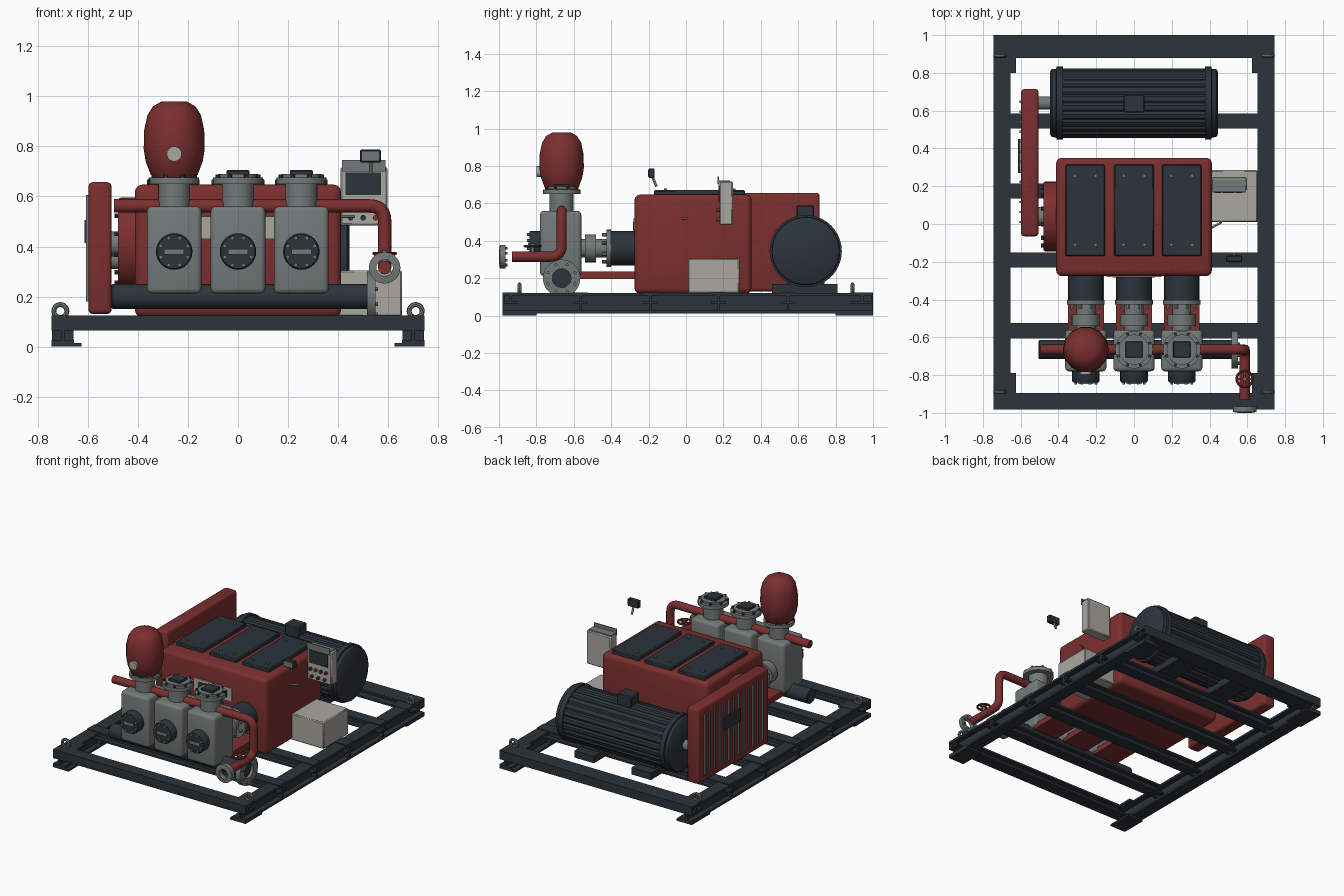
import bpy, bmesh, math
from mathutils import Vector

if "Cube" in bpy.data.objects:
    bpy.data.objects.remove(bpy.data.objects["Cube"])

def mat(name, c):
    m = bpy.data.materials.new(name)
    m.diffuse_color = (*c, 1)
    m.use_nodes = True
    m.node_tree.nodes["Principled BSDF"].inputs["Base Color"].default_value = m.diffuse_color
    return m

RED = mat("oxide red", (0.2, 0.028, 0.028))
DARK = mat("dark slate", (0.025, 0.034, 0.044))
GREY = mat("cast grey", (0.17, 0.195, 0.19))
BEIGE = mat("panel beige", (0.40, 0.39, 0.35))

def finish(bm, name, m, smooth=True):
    bmesh.ops.recalc_face_normals(bm, faces=bm.faces)
    me = bpy.data.meshes.new(name)
    bm.to_mesh(me)
    bm.free()
    ob = bpy.data.objects.new(name, me)
    bpy.context.collection.objects.link(ob)
    me.materials.append(m)
    if smooth:
        bpy.ops.object.select_all(action='DESELECT')
        ob.select_set(True)
        bpy.context.view_layer.objects.active = ob
        bpy.ops.object.shade_smooth_by_angle(angle=math.radians(38))
    return ob

def boxes(name, m, items, bevel=0, seg=3):
    """One object from boxes given as (x0, x1, y0, y1, z0, z1)."""
    bm = bmesh.new()
    for x0, x1, y0, y1, z0, z1 in items:
        vs = bmesh.ops.create_cube(bm, size=1)['verts']
        for v in vs:
            v.co = ((x0 + x1) / 2 + v.co.x * (x1 - x0), (y0 + y1) / 2 + v.co.y * (y1 - y0),
                    (z0 + z1) / 2 + v.co.z * (z1 - z0))
    if bevel:
        bmesh.ops.bevel(bm, geom=bm.edges[:], offset=bevel, segments=seg, profile=0.5, affect='EDGES')
    return finish(bm, name, m, bevel > 0)

AX = {'x': (Vector((1, 0, 0)), Vector((0, 1, 0)), Vector((0, 0, 1))),
      'y': (Vector((0, 1, 0)), Vector((0, 0, 1)), Vector((1, 0, 0))),
      'z': (Vector((0, 0, 1)), Vector((1, 0, 0)), Vector((0, 1, 0)))}

def lathe(name, m, axis, c, profile, n=32, closed=False, groove=0):
    """Turn (radius, position) pairs about an axis; positions are absolute on that axis."""
    a, u, w = AX[axis]
    c = Vector(c)
    c = c - a * c.dot(a)
    bm = bmesh.new()
    rings = []
    for r, t in profile:
        ring = []
        for i in range(n):
            k = r - (groove if groove and i % 4 == 0 else 0)
            ang = 2 * math.pi * i / n
            ring.append(bm.verts.new(c + a * t + (u * math.cos(ang) + w * math.sin(ang)) * k))
        rings.append(ring)
    pairs = list(zip(rings, rings[1:])) + ([(rings[-1], rings[0])] if closed else [])
    for p, q in pairs:
        for i in range(n):
            bm.faces.new((p[i], p[(i + 1) % n], q[(i + 1) % n], q[i]))
    if not closed:
        bm.faces.new(rings[0])
        bm.faces.new(rings[-1])
    return finish(bm, name, m)

def cyl(name, m, axis, c, r, t0, t1, n=28):
    return lathe(name, m, axis, c, [(r, t0), (r, t1)], n)

def bolts(name, m, axis, c, ring, r, t0, t1, count):
    _, u, w = AX[axis]
    for i in range(count):
        ang = 2 * math.pi * (i + 0.5) / count
        p = Vector(c) + (u * math.cos(ang) + w * math.sin(ang)) * ring
        cyl(name, m, axis, p, r, t0, t1, 6)

def torus(name, m, axis, c, R, r, n=24, k=8):
    t = Vector(c).dot(AX[axis][0])
    prof = [(R + r * math.cos(2 * math.pi * i / k), t + r * math.sin(2 * math.pi * i / k)) for i in range(k)]
    return lathe(name, m, axis, c, prof, n, True)

def pipe(name, m, pts, r, bend=0.06):
    """Round pipe through points with rounded corners."""
    pts = [Vector(p) for p in pts]
    path = [pts[0]]
    for a, b, c in zip(pts, pts[1:], pts[2:]):
        p, q = b + (a - b).normalized() * bend, b + (c - b).normalized() * bend
        for i in range(7):
            s = i / 6
            path.append(p * (1 - s) ** 2 + b * 2 * s * (1 - s) + q * s * s)
    path.append(pts[-1])
    cu = bpy.data.curves.new(name, 'CURVE')
    cu.dimensions = '3D'
    cu.bevel_depth, cu.bevel_resolution, cu.use_fill_caps = r, 4, True
    sp = cu.splines.new('POLY')
    sp.points.add(len(path) - 1)
    for s, p in zip(sp.points, path):
        s.co = (*p, 1)
    ob = bpy.data.objects.new(name, cu)
    bpy.context.collection.objects.link(ob)
    cu.materials.append(m)
    bpy.ops.object.select_all(action='DESELECT')
    ob.select_set(True)
    bpy.context.view_layer.objects.active = ob
    bpy.ops.object.convert(target='MESH')
    bpy.ops.object.shade_smooth_by_angle(angle=math.radians(38))

# Skid: I-beam side rails, cross beams, feet and lifting eyes
CROSS = (-0.565, -0.19, 0.175, 0.545)
for s in (-1, 1):
    x = s * 0.70
    boxes("side_rail", DARK, [(x - .045, x + .045, -.98, 1, .105, .12), (x - .045, x + .045, -.98, 1, .012, .027),
                              (x - .007, x + .007, -.98, 1, .02, .11)]
          + [(x - .043, x + .043, y - .006, y + .006, .02, .11) for y in CROSS])
    for y0, y1 in ((-.98, -.80), (.80, 1)):
        boxes("foot_plate", DARK, [(min(s * .745, s * .625), max(s * .745, s * .625), y0, y1, 0, .014)])
    for y in (-.89, .89):
        torus("lifting_eye", GREY, 'y', (s * .71, y, .142), .026, .01)
        boxes("gusset", DARK, [(min(s * .745, s * .625), max(s * .745, s * .625), y - .09 if y > 0 else y - .01,
                                y + .01 if y > 0 else y + .1, .108, .122)])
for y, h in [(v, .04) for v in CROSS] + [(-.938, .043), (.94, .06)]:
    boxes("cross_beam", DARK, [(-.745, .745, y - h, y + h, .112, .125), (-.745, .745, y - h, y + h, .064, .076),
                               (-.745, .745, y - .008, y + .008, .07, .12)])
for y, d in ((-.98, 1), (1, -1)):
    boxes("end_plate", DARK, [(-.745, .745, min(y, y + d * .01), max(y, y + d * .01), .064, .125)])

# Power frame body with top covers and side bearing housing
boxes("pump_body", RED, [(-.412, .412, -.275, .35, .118, .647)], .028)
for x in (-.258, 0, .253):
    boxes("top_cover", DARK, [(x - .105, x + .105, -.17, .315, .64, .671)], .006, 1)
    for sx in (-1, 1):
        for y in (-.11, .255):
            cyl("cover_bolt", GREY, 'z', (x + sx * .055, y, 0), .01, .67, .68, 6)
lathe("bearing_housing", RED, 'x', (0, .04, .41), [(.185, -.40), (.185, -.47), (.178, -.48)], 40)
bolts("housing_bolt", DARK, 'x', (0, .04, .41), .16, .011, -.48, -.493, 12)
cyl("drive_shaft", GREY, 'x', (0, .04, .41), .05, -.52, -.47)
boxes("data_plate", BEIGE, [(-.145, .145, -.281, -.27, .43, .52)])
boxes("data_plate_inset", DARK, [(-.11, .11, -.284, -.28, .45, .50)])

# Belt guard with slats and inspection plate
boxes("belt_guard", RED, [(-.598, -.505, -.065, .715, .13, .657)], .018)
boxes("guard_slats", GREY, [(-.607, -.59, .005 + i * .053, .017 + i * .053, .18, .605) for i in range(13)])
boxes("guard_plate", DARK, [(-.613, -.60, .27, .45, .415, .505)])

# Electric motor
M = (0, .64, .345)
lathe("motor_body", DARK, 'x', M, [(.184, -.39), (.184, .385)], 96, groove=.009)
for s in (-1, 1):
    lathe("motor_end_bell", DARK, 'x', M, [(.193, s * .375), (.193, s * .41), (.182, s * .412), (.18, s * .435),
                                           (.165, s * .445)], 40)
    boxes("motor_foot", DARK, [(s * .22 - .075, s * .22 + .075, .46, .81, .122, .17),
                               (s * .22 - .06, s * .22 + .06, .54, .74, .16, .22)])
cyl("motor_shaft", GREY, 'x', M, .035, -.52, -.43)
boxes("terminal_box", DARK, [(-.055, .055, .59, .685, .50, .59)], .006, 1)

# Fluid ends, valve covers, plungers
Y = -.665
for x in (-.255, 0, .253):
    boxes("fluid_block", GREY, [(x - .109, x + .109, -.78, -.56, .212, .56)], .02)
    lathe("valve_neck", GREY, 'z', (x, Y, 0), [(.064, .55), (.064, .65), (.1, .65), (.1, .675), (.08, .676), (.08, .69)])
    bolts("neck_bolt", DARK, 'z', (x, Y, 0), .088, .009, .67, .688, 8)
    if x > -.1:
        boxes("valve_cap", DARK, [(x - .046, x + .046, Y - .043, Y + .043, .685, .705)], .004, 1)
    F = (x, 0, .38)
    lathe("front_cover", DARK, 'y', F, [(.073, -.77), (.073, -.83), (.068, -.838)])
    bolts("front_cover_bolt", GREY, 'y', F, .058, .008, -.835, -.851, 8)
    boxes("front_cover_bar", GREY, [(x - .04, x + .04, -.846, -.83, .369, .391)])
    P = (x, 0, .36)
    lathe("stuffing_box", DARK, 'y', P, [(.092, -.26), (.092, -.405)])
    lathe("gland_ring", GREY, 'y', P, [(.1, -.402), (.1, -.425), (.05, -.425), (.05, -.57)])
    cyl("plunger_flange", GREY, 'y', P, .075, -.54, -.48)
    bolts("gland_bolt", GREY, 'y', P, .078, .01, -.424, -.45, 8)
    boxes("drip_tray", RED, [(x - .095, x + .095, -.60, -.26, .195, .235)])

# Suction manifold with end flange
lathe("suction_manifold", DARK, 'x', (0, Y, .2), [(.045, -.505), (.05, -.5), (.05, .5), (.05, .53)])
lathe("suction_flange", GREY, 'x', (0, Y, .2), [(.05, .515), (.1, .515), (.1, .55), (.05, .55)], 36, True)
bolts("suction_bolt", GREY, 'x', (0, Y, .2), .078, .009, .548, .56, 8)

# Discharge pipe, outlet flange and valve handwheel
pipe("discharge_pipe", RED, [(-.495, Y, .562), (.586, Y, .562), (.586, Y, .315), (.586, -.93, .315)], .027)
lathe("outlet_flange", GREY, 'y', (.586, 0, .315), [(.033, -.965), (.063, -.965), (.063, -.995), (.033, -1)], 28, True)
bolts("outlet_bolt", GREY, 'y', (.586, 0, .315), .048, .007, -.955, -.998, 8)
cyl("valve_stem", GREY, 'z', (.586, -.82, 0), .01, .32, .385, 12)
torus("handwheel", RED, 'z', (.586, -.82, .372), .042, .007)
boxes("handwheel_spokes", RED, [(.546, .626, -.825, -.815, .368, .377), (.581, .591, -.86, -.78, .368, .377)])

# Pulsation dampener
lathe("pulsation_dampener", RED, 'z', (-.255, Y, 0),
      [(.085, .675), (.095, .69), (.114, .74), (.122, .79), (.12, .865), (.107, .925), (.085, .96), (.05, .98)], 14)
cyl("dampener_plug", BEIGE, 'y', (-.255, 0, .77), .03, -.798, -.75, 20)

# Control panel with hood, screen and buttons
boxes("control_panel", BEIGE, [(.41, .597, .178, .25, .485, .717)], .006, 1)
boxes("panel_hood", GREY, [(.415, .59, .168, .176, .70, .745), (.415, .59, .17, .235, .714, .722)])
boxes("panel_screen", DARK, [(.43, .572, .173, .18, .605, .695)])
for i, m in enumerate((DARK, RED, DARK, RED)):
    cyl("panel_button", m, 'y', (.44 + i * .04, 0, .565), .011, .163, .18, 12)
for i, m in enumerate((DARK, DARK, RED)):
    cyl("lower_button", m, 'y', (.45 + i * .05, 0, .515), .011, .163, .18, 12)

# Junction box and remote display on its arm
boxes("junction_box", BEIGE, [(.40, .655, .01, .285, .12, .305)], .006, 1)
boxes("remote_display", DARK, [(.488, .572, -.2, -.168, .736, .787)], .004, 1)
boxes("remote_display_face", GREY, [(.496, .564, -.204, -.198, .743, .78)])
pipe("remote_arm", GREY, [(.53, -.18, .745), (.53, -.158, .69)], .007)
pipe("body_bracket", GREY, [(.40, -.025, .52), (.465, .01, .52)], .006)
